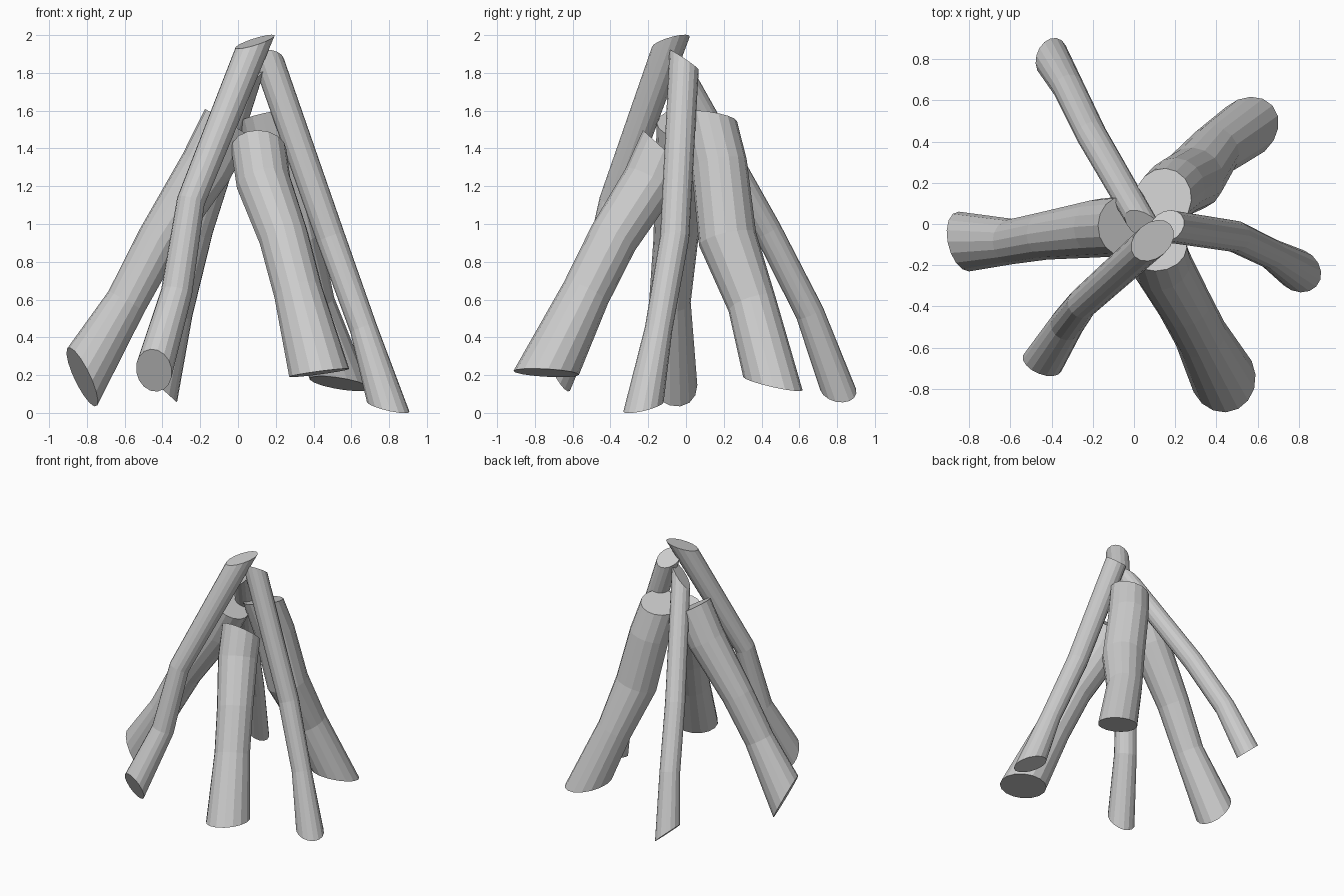
import bpy, bmesh, math
from mathutils import Vector

if "Cube" in bpy.data.objects:
    bpy.data.objects.remove(bpy.data.objects["Cube"])

SIDES = 16


def log(name, rings, top_n, bottom_n):
    """Bent log: rings are (x, y, z, radius) from top to bottom; the two
    normals give the planes of the slanted saw cuts."""
    pts = [Vector(r[:3]) for r in rings]
    last = len(pts) - 1
    bm = bmesh.new()
    loops = []
    for i, p in enumerate(pts):
        t = (pts[min(i + 1, last)] - pts[max(i - 1, 0)]).normalized()
        u = (Vector((1, 0, 0)) - t * t.x).normalized()
        v = t.cross(u)
        cut = Vector(top_n) if i == 0 else Vector(bottom_n) if i == last else None
        loop = []
        for k in range(SIDES):
            a = 2 * math.pi * k / SIDES
            d = (u * math.cos(a) + v * math.sin(a)) * rings[i][3]
            if cut:  # slide the point along the log onto the cut plane
                d -= t * (d.dot(cut) / t.dot(cut))
            loop.append(bm.verts.new(p + d))
        loops.append(loop)
    for a, b in zip(loops, loops[1:]):
        for k in range(SIDES):
            n = (k + 1) % SIDES
            bm.faces.new((a[k], a[n], b[n], b[k]))
    bm.faces.new(loops[0])
    bm.faces.new(loops[-1])
    bmesh.ops.recalc_face_normals(bm, faces=bm.faces)
    mesh = bpy.data.meshes.new(name)
    bm.to_mesh(mesh)
    bm.free()
    bpy.context.collection.objects.link(bpy.data.objects.new(name, mesh))


# Thin log leaning from the front left
log("front_left_log",
    [(.09, -.08, 1.965, .085), (-.25, -.385, 1.12, .075),
     (-.325, -.485, .64, .083), (-.445, -.675, .225, .1)],
    (-.25, -.2, 1), (-.3, -.85, -.43))

# Thick log at the front
log("front_log",
    [(.11, -.115, 1.395, .145), (.135, -.195, 1.22, .145),
     (.243, -.385, .925, .132), (.32, -.53, .635, .13), (.43, -.74, .212, .16)],
    (0, .9, 1), (-.13, .05, 1))

# Thin log at the right
log("right_log",
    [(.16, -.01, 1.87, .08), (.49, -.06, .93, .077),
     (.665, -.145, .445, .073), (.795, -.225, .032, .1)],
    (-.1, .7, 1), (.2, -.2, 1))

# Thick log at the back right
log("back_right_log",
    [(.14, .12, 1.565, .142), (.2, .175, 1.32, .148),
     (.285, .22, .92, .155), (.385, .35, .575, .13), (.54, .46, .155, .143)],
    (-.22, .15, 1), (.12, .2, 1))

# Thin log at the back left
log("back_left_log",
    [(.05, -.01, 1.76, .07), (-.205, .43, .97, .074),
     (-.315, .655, .53, .076), (-.4, .805, .125, .09)],
    (-.9, -.4, 1), (.9, 0, 1))

# Thick log at the left
log("left_log",
    [(-.05, -.01, 1.535, .145), (-.17, -.02, 1.3, .142),
     (-.42, -.055, .91, .118), (-.59, -.085, .59, .11), (-.825, -.085, .19, .145)],
    (.6, 0, 1), (-.85, -.28, -.45))
